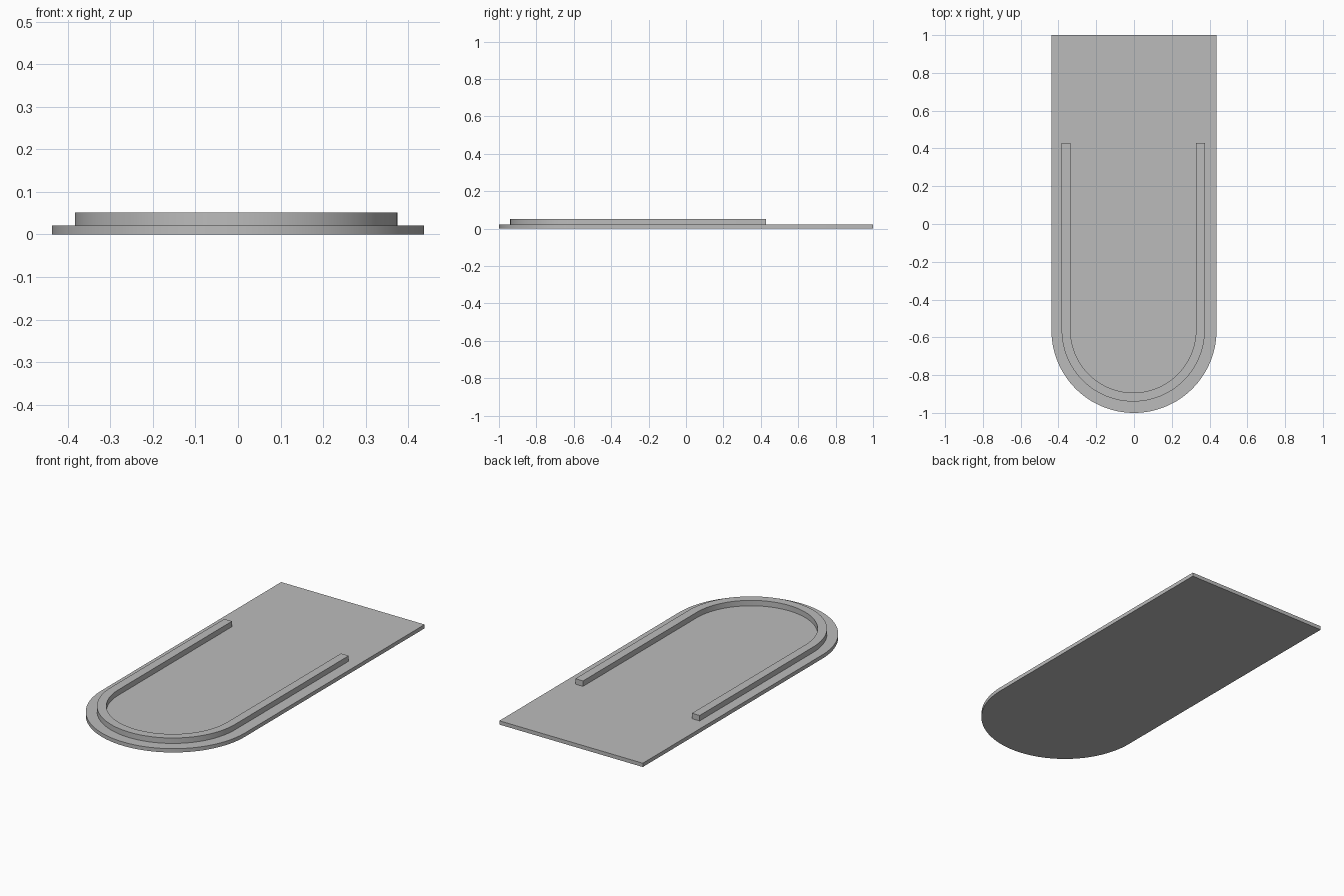
import bpy, bmesh, math

cube = bpy.data.objects.get("Cube")
if cube:
    bpy.data.objects.remove(cube, do_unlink=True)

grey = bpy.data.materials.new("mid_grey")
grey.use_nodes = True
colour = (0.5, 0.5, 0.5, 1)
grey.diffuse_color = colour
grey.node_tree.nodes["Principled BSDF"].inputs["Base Color"].default_value = colour

SEGMENTS = 64


def u_path(radius, cx, cy, back):
    """U-shaped path: straight side, rounded front, straight side."""
    arc = [(cx + radius * math.cos(a), cy + radius * math.sin(a))
           for a in (math.pi + math.pi * i / SEGMENTS for i in range(SEGMENTS + 1))]
    return [(cx - radius, back)] + arc + [(cx + radius, back)]


def extrude_part(name, faces, bottom, top):
    """Raise flat faces into a solid with smooth curved walls."""
    bm = bmesh.new()
    for outline in faces:
        bm.faces.new([bm.verts.new((x, y, bottom)) for x, y in outline])
    bmesh.ops.remove_doubles(bm, verts=bm.verts, dist=0.0001)
    result = bmesh.ops.extrude_face_region(bm, geom=bm.faces[:], use_keep_orig=True)
    raised = [v for v in result["geom"] if isinstance(v, bmesh.types.BMVert)]
    bmesh.ops.translate(bm, verts=raised, vec=(0, 0, top - bottom))
    bmesh.ops.recalc_face_normals(bm, faces=bm.faces[:])
    mesh = bpy.data.meshes.new(name)
    bm.to_mesh(mesh)
    bm.free()
    mesh.materials.append(grey)
    part = bpy.data.objects.new(name, mesh)
    bpy.context.collection.objects.link(part)
    bpy.ops.object.select_all(action="DESELECT")
    part.select_set(True)
    bpy.context.view_layer.objects.active = part
    bpy.ops.object.shade_smooth_by_angle(angle=math.radians(30))


# Flat plate with a rounded front
extrude_part("base_plate", [u_path(0.437, 0, -0.563, 1)], 0, 0.021)

# Raised U-shaped rail, open at the back
outer = u_path(0.379, -0.004, -0.561, 0.428)
inner = u_path(0.332, -0.004, -0.561, 0.428)
strips = [(outer[i], outer[i + 1], inner[i + 1], inner[i])
          for i in range(len(outer) - 1)]
extrude_part("raised_rail", strips, 0.021, 0.051)
